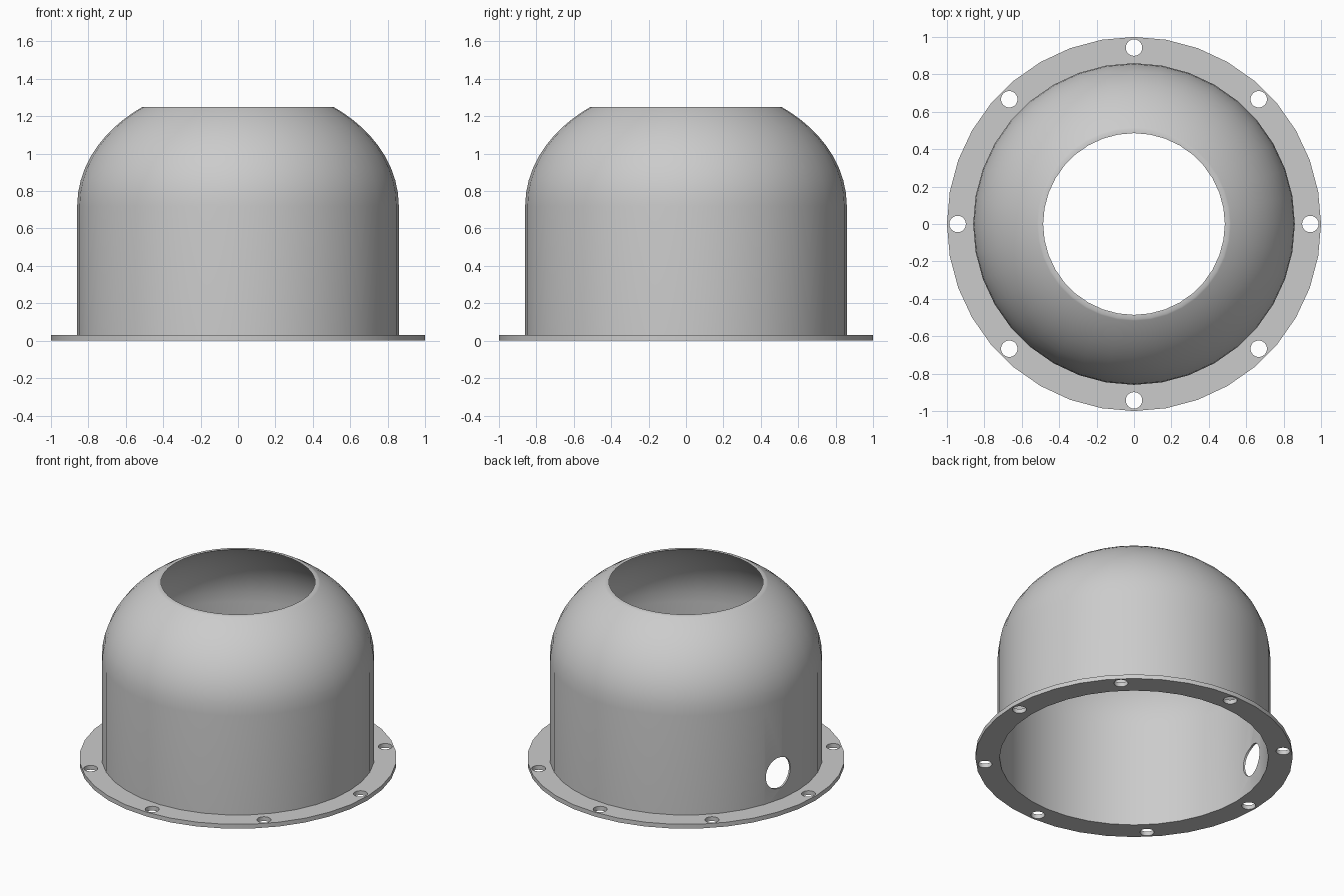
import bpy, bmesh
from math import sin, cos, pi, radians, sqrt
from mathutils import Matrix, Vector

SEGMENTS = 36

cube = bpy.data.objects.get("Cube")
if cube:
    bpy.data.objects.remove(cube, do_unlink=True)

grey = bpy.data.materials.new("plain grey")
grey.use_nodes = True
grey.diffuse_color = (0.6, 0.6, 0.6, 1)
grey.node_tree.nodes["Principled BSDF"].inputs["Base Color"].default_value = grey.diffuse_color


def add_object(name, bm):
    bmesh.ops.recalc_face_normals(bm, faces=bm.faces)
    mesh = bpy.data.meshes.new(name)
    bm.to_mesh(mesh)
    bm.free()
    mesh.materials.append(grey)
    obj = bpy.data.objects.new(name, mesh)
    bpy.context.collection.objects.link(obj)
    return obj


def lathe(name, profile):
    """Revolve a closed (radius, height) profile around z."""
    bm = bmesh.new()
    rings = [[bm.verts.new((r * cos(2 * pi * i / SEGMENTS), r * sin(2 * pi * i / SEGMENTS), z))
              for i in range(SEGMENTS)] for r, z in profile]
    for a, b in zip(rings, rings[1:] + rings[:1]):
        for i in range(SEGMENTS):
            j = (i + 1) % SEGMENTS
            bm.faces.new((a[i], a[j], b[j], b[i]))
    return add_object(name, bm)


def cut(obj, matrices, radius, depth):
    """Drill a round hole along the local z of every matrix."""
    bm = bmesh.new()
    for m in matrices:
        bmesh.ops.create_cone(bm, cap_ends=True, segments=32, radius1=radius,
                              radius2=radius, depth=depth, matrix=m)
    cutter = add_object("hole_cutter", bm)
    cutter.hide_render = True
    mod = obj.modifiers.new("holes", "BOOLEAN")
    mod.operation = "DIFFERENCE"
    mod.solver = "EXACT"
    mod.object = cutter
    bpy.context.view_layer.objects.active = obj
    bpy.ops.object.modifier_apply(modifier=mod.name)
    bpy.data.objects.remove(cutter, do_unlink=True)


def wall(radius, rise, base=0.72, top=1.25, steps=12):
    """Straight wall that turns into an elliptical dome, cut flat at the top."""
    end = sqrt(1 - ((top - base) / rise) ** 2)
    points = [(radius, 0)]
    for i in range(steps + 1):
        z = (top - base) * sin(pi / 2 * i / steps)
        points.append((radius * sqrt(1 - (z / rise) ** 2), base + z))
    points[-1] = (radius * end, top)
    return points


# Domed shell with an open top
shell = lathe("domed_shell", wall(0.86, 0.658) + wall(0.847, 0.647)[::-1])

# Round port low in the shell wall
direction = Vector((cos(radians(168)), sin(radians(168)), 0))
port = Matrix.Translation(direction * 0.86 + Vector((0, 0, 0.215))) @ \
    direction.to_track_quat("Z", "Y").to_matrix().to_4x4()
cut(shell, [port], 0.107, 0.4)

# Base flange with eight bolt holes
flange = lathe("base_flange", [(0.858, 0), (1, 0), (1, 0.03), (0.858, 0.03)])
cut(flange, [Matrix.Rotation(i * pi / 4, 4, "Z") @ Matrix.Translation((0.943, 0, 0))
             for i in range(8)], 0.044, 0.2)

# Smooth curved surfaces, keep rims crisp
for obj in (shell, flange):
    bpy.ops.object.select_all(action="DESELECT")
    obj.select_set(True)
    bpy.context.view_layer.objects.active = obj
    bpy.ops.object.shade_smooth_by_angle(angle=radians(30))
